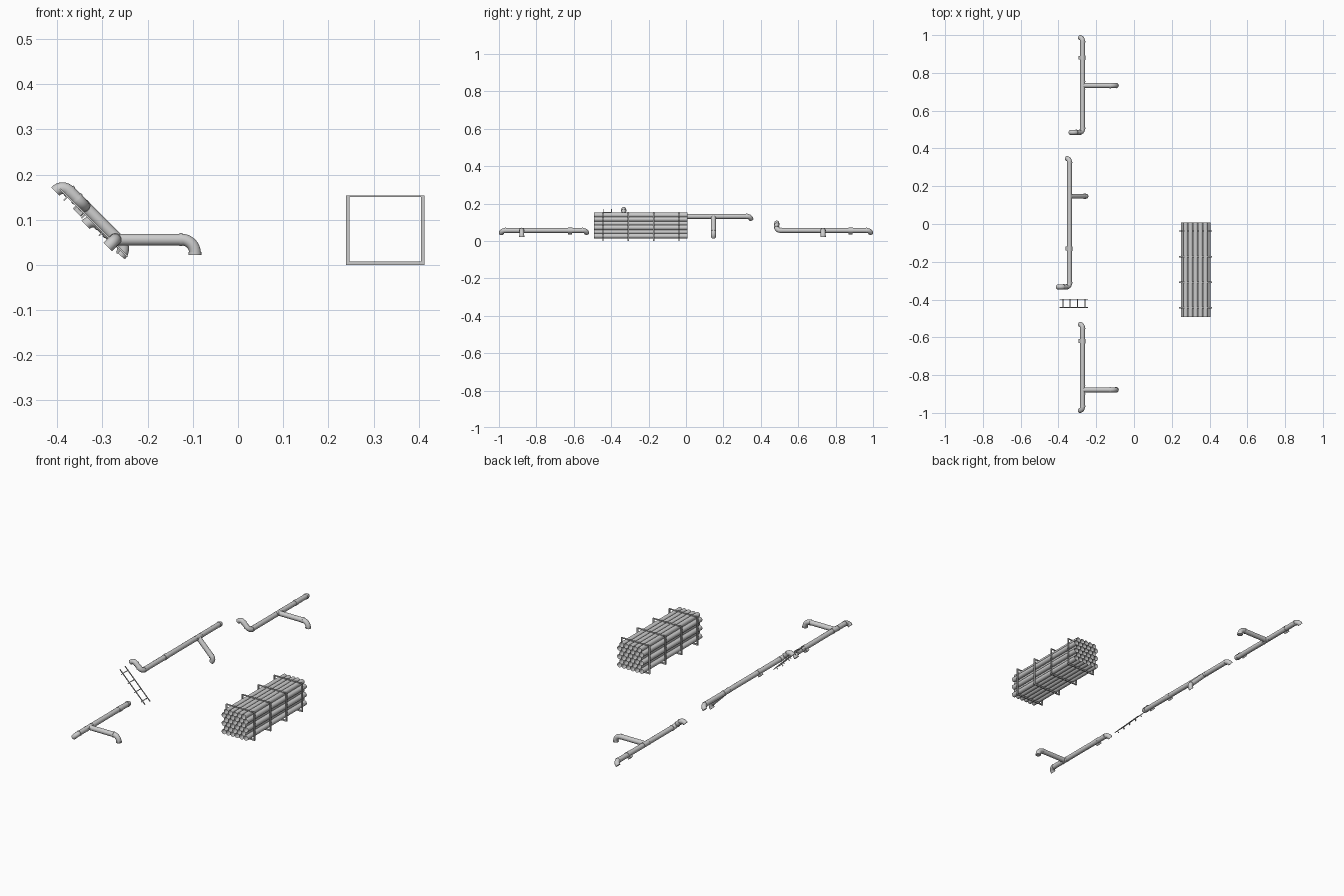
import bpy, bmesh, math
from mathutils import Vector, Matrix

if "Cube" in bpy.data.objects:
    bpy.data.objects.remove(bpy.data.objects["Cube"])

R = 0.013                                  # pipe radius
S = math.sqrt(0.5)
UP = Vector((-S, 0, S))                    # uphill along the 45 degree bank
INTO = Vector((-S, 0, -S))                 # into the bank
X, Y, Z = Vector((1, 0, 0)), Vector((0, 1, 0)), Vector((0, 0, 1))


def finish(name, bm, smooth=True):
    me = bpy.data.meshes.new(name)
    bmesh.ops.recalc_face_normals(bm, faces=bm.faces)
    bm.to_mesh(me)
    bm.free()
    ob = bpy.data.objects.new(name, me)
    bpy.context.collection.objects.link(ob)
    for p in me.polygons:
        p.use_smooth = smooth
    if smooth:
        me.set_sharp_from_angle(angle=math.radians(40))
    return ob


def cyl(bm, a, b, r, n=20, caps=True):
    d = b - a
    m = Matrix.Translation((a + b) / 2) @ d.to_track_quat('Z', 'Y').to_matrix().to_4x4()
    bmesh.ops.create_cone(bm, cap_ends=caps, segments=n, radius1=r, radius2=r,
                          depth=d.length, matrix=m)


def box(bm, c, size, rot=None):
    m = Matrix.Translation(c) @ (rot or Matrix()) @ Matrix.Diagonal((*size, 1))
    bmesh.ops.create_cube(bm, size=1, matrix=m)


def sweep(bm, pts, r, n=20):
    """Tube along a path, with its frame carried from ring to ring."""
    rings, side, last = [], None, None
    for i, p in enumerate(pts):
        t = (pts[min(i + 1, len(pts) - 1)] - pts[max(i - 1, 0)]).normalized()
        if side is None:
            side = t.orthogonal().normalized()
        else:
            side = last.rotation_difference(t) @ side
        last, up = t, t.cross(side)
        ring = []
        for k in range(n):
            a = 2 * math.pi * k / n
            ring.append(bm.verts.new(p + r * (math.cos(a) * side + math.sin(a) * up)))
        rings.append(ring)
    for a, b in zip(rings, rings[1:]):
        for k in range(n):
            bm.faces.new((a[k], a[(k + 1) % n], b[(k + 1) % n], b[k]))
    bm.faces.new(rings[0])
    bm.faces.new(rings[-1])


def pipe(bm, corners, bend=0.021):
    """Pipe with round elbows at inner corners and a collar at each elbow."""
    path = [corners[0]]
    for a, c, b in zip(corners, corners[1:], corners[2:]):
        u, v = (a - c).normalized(), (b - c).normalized()
        o = c + bend * (u + v)
        for i in range(9):
            t = math.pi / 2 * i / 8
            path.append(o - bend * (math.sin(t) * u + math.cos(t) * v))
        for d, end in ((u, a), (v, b)):
            if (end - c).length > bend * 1.3:
                s = c + d * bend
                cyl(bm, s - d * 0.002, s + d * 0.004, R + 0.0015)
    sweep(bm, path, R)


def pipeline(name, x, z, y0, y1, tee_y, tee, uphill, clamp_y):
    """Main run with buried ends, a tee branch and a saddle clamp."""
    a, b = Vector((x, y0, z)), Vector((x, y1, z))
    drop = INTO * 0.023
    if uphill:
        top = a + UP * uphill
        corners = [top + drop, top, a, b, b + drop]
    else:
        corners = [a + drop, a, b, b + drop]
    bm = bmesh.new()
    pipe(bm, corners)
    finish(name + "_main_pipe", bm)

    t = Vector((x, tee_y, z))
    bm = bmesh.new()
    length, direction, down, bend = tee
    corner = t + direction * length
    pipe(bm, [t, corner, corner + down], bend)
    finish(name + "_branch_pipe", bm)

    bm = bmesh.new()
    for d in (-0.022, 0.022):
        cyl(bm, t + Y * (d - 0.002), t + Y * (d + 0.002), R + 0.001)
    c = Vector((x, clamp_y, z))
    cyl(bm, c - Y * 0.012, c + Y * 0.012, R + 0.0015)
    box(bm, c + INTO * 0.013, (0.02, 0.02, 0.018), Matrix.Rotation(math.radians(45), 4, 'Y'))
    finish(name + "_clamp", bm)


flat = (0.177, X, -Z * 0.053, 0.03)
slope = (0.135, -UP, INTO * 0.023, 0.021)
pipeline("front", -0.272, 0.056, -0.987, -0.531, -0.878, flat, 0, -0.62)
pipeline("middle", -0.341, 0.131, -0.333, 0.347, 0.147, slope, 0.067, -0.13)
pipeline("back", -0.272, 0.056, 0.485, 0.987, 0.733, flat, 0.069, 0.88)

# ladder lying on the bank
bm = bmesh.new()
tilt = Matrix.Rotation(math.radians(45), 4, 'Y')
for y in (-0.442, -0.398):
    box(bm, Vector((-0.319, y, 0.093)), (0.212, 0.004, 0.004), tilt)
    for x in (-0.377, -0.338, -0.299, -0.26):
        p = Vector((x, y, -0.226 - x))
        box(bm, p + INTO * 0.006, (0.003, 0.003, 0.012), tilt)
for x in (-0.377, -0.338, -0.299, -0.26):
    box(bm, Vector((x, -0.42, -0.226 - x)), (0.004, 0.044, 0.004), tilt)
finish("bank_ladder", bm, False)

# stacked open tubes
bm = bmesh.new()
for row in range(6):
    n = 6 - row % 2
    for i in range(n):
        x = 0.326 + (i - (n - 1) / 2) * 0.0262
        z = 0.0265 + row * 0.0224
        cyl(bm, Vector((x, -0.493, z)), Vector((x, 0.008, z)), 0.0129, 20, False)
finish("stacked_tubes", bm)

# storage frames around the stack
for i in range(4):
    y = -0.444 + i * 0.1355
    bm = bmesh.new()
    for x in (0.243, 0.409):
        box(bm, Vector((x, y, 0.077)), (0.007, 0.007, 0.154))
    box(bm, Vector((0.326, y, 0.0035)), (0.166, 0.007, 0.007))
    box(bm, Vector((0.326, y, 0.152)), (0.166, 0.007, 0.004))
    finish("rack_frame_%d" % (i + 1), bm, False)
